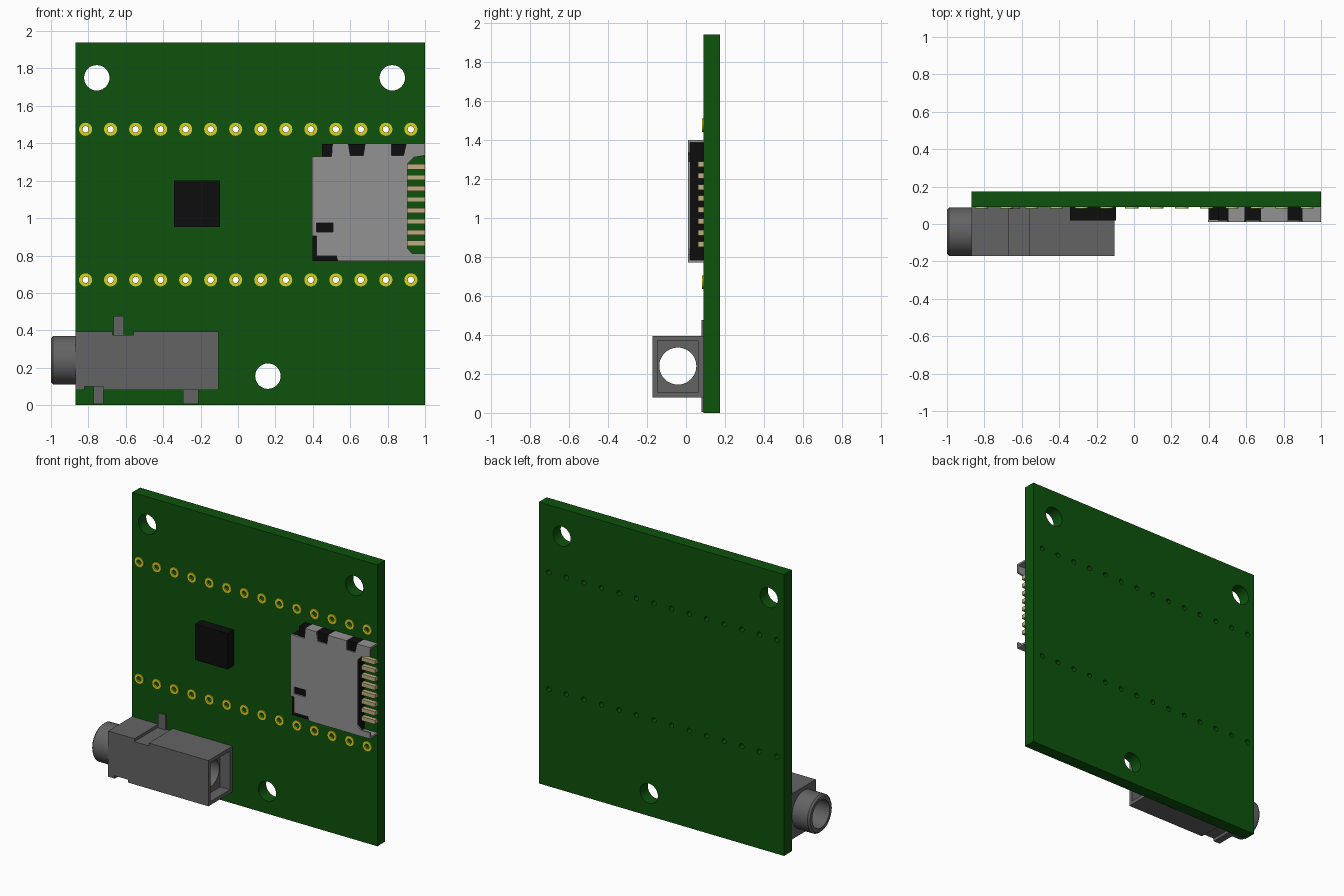
import bpy, bmesh, math

cube = bpy.data.objects.get("Cube")
if cube:
    bpy.data.objects.remove(cube, do_unlink=True)


def material(name, rgb):
    m = bpy.data.materials.new(name)
    m.use_nodes = True
    m.diffuse_color = (*rgb, 1)
    for n in m.node_tree.nodes:
        if n.type == "BSDF_PRINCIPLED":
            n.inputs["Base Color"].default_value = (*rgb, 1)
    return m


GREEN = material("board green", (0.004, 0.085, 0.004))
GOLD = material("pad yellow", (0.7, 0.65, 0.01))
BLACK = material("black plastic", (0.004, 0.004, 0.004))
STEEL = material("shell grey", (0.29, 0.29, 0.29))
GREY = material("jack grey", (0.127, 0.127, 0.127))
TAN = material("contact tan", (0.52, 0.43, 0.22))


def circle(u, v, r, n=32):
    return [(u + r * math.cos(2 * math.pi * i / n), v + r * math.sin(2 * math.pi * i / n))
            for i in range(n)]


def rect(u0, u1, v0, v1):
    return [(u0, v0), (u1, v0), (u1, v1), (u0, v1)]


def finish(name, bm, mat):
    """Weld, orient and shade a bmesh, then add it to the scene."""
    bmesh.ops.remove_doubles(bm, verts=bm.verts, dist=1e-5)
    bmesh.ops.recalc_face_normals(bm, faces=bm.faces)
    for f in bm.faces:
        f.smooth = True
    for e in bm.edges:
        e.smooth = len(e.link_faces) == 2 and e.calc_face_angle(0) < 0.5
    me = bpy.data.meshes.new(name)
    bm.to_mesh(me)
    bm.free()
    me.materials.append(mat)
    ob = bpy.data.objects.new(name, me)
    bpy.context.collection.objects.link(ob)
    return ob


def slab(name, outlines, lo, hi, mat, axis="y"):
    """Extrude outlines (inner ones become holes) from lo to hi along an axis."""
    cu = bpy.data.curves.new(name + " outline", "CURVE")
    cu.dimensions = "2D"
    cu.fill_mode = "BOTH"
    cu.extrude = (hi - lo) / 2
    for pts in outlines:
        sp = cu.splines.new("POLY")
        sp.points.add(len(pts) - 1)
        for p, (u, v) in zip(sp.points, pts):
            p.co = (u, v, 0, 1)
        sp.use_cyclic_u = True
    tmp = bpy.data.objects.new(name + " outline", cu)
    bpy.context.collection.objects.link(tmp)
    dg = bpy.context.evaluated_depsgraph_get()
    dg.update()
    me = bpy.data.meshes.new_from_object(tmp.evaluated_get(dg))
    bm = bmesh.new()
    bm.from_mesh(me)
    bpy.data.objects.remove(tmp, do_unlink=True)
    bpy.data.curves.remove(cu)
    bpy.data.meshes.remove(me)
    mid = (lo + hi) / 2
    for vert in bm.verts:
        u, v, w = vert.co
        vert.co = (u, mid + w, v) if axis == "y" else (mid + w, u, v)
    return finish(name, bm, mat)


FACE, BACK = 0.09, 0.175

# Circuit board with mounting holes and two rows of pin holes
pins = [(-0.815 + 0.1338 * i, z) for i in range(14) for z in (0.67, 1.475)]
mounts = [(-0.755, 1.75), (0.825, 1.75), (0.16, 0.155)]
pin_holes = [circle(x, z, 0.017, 16) for x, z in pins]
slab("circuit_board",
     [rect(-0.87, 1, 0, 1.94)] + [circle(x, z, 0.068) for x, z in mounts] + pin_holes,
     FACE, BACK, GREEN)
slab("pin_pads", [circle(x, z, 0.035, 24) for x, z in pins] + pin_holes, 0.083, FACE, GOLD)

# Square chip
slab("chip", [rect(-0.342, -0.095, 0.953, 1.2)], 0.02, FACE, BLACK)

# Card socket: black body, sheet metal cover, folded walls and contacts
slab("socket_body",
     [[(0.397, 0.772), (0.9, 0.772), (0.9, 1.397), (0.45, 1.397), (0.45, 1.328), (0.397, 1.328)]],
     0.02, FACE, BLACK)
cover = [(0.535, 0.77), (1, 0.77), (1, 0.812), (0.93, 0.812), (0.905, 0.84),
         (0.905, 1.29), (0.94, 1.325), (1, 1.335), (1, 1.4),
         (0.9, 1.4), (0.885, 1.335), (0.82, 1.335), (0.82, 1.4),
         (0.68, 1.4), (0.67, 1.335), (0.6, 1.335), (0.59, 1.4),
         (0.505, 1.4), (0.5, 1.33), (0.395, 1.33), (0.395, 0.905),
         (0.42, 0.905), (0.42, 0.797), (0.525, 0.797)]
slab("socket_cover", [cover, rect(0.42, 0.508, 0.927, 0.975)], 0.01, 0.021, STEEL)
slab("socket_walls",
     [rect(a, b, 1.387, 1.4) for a, b in ((0.505, 0.59), (0.68, 0.82), (0.9, 1))]
     + [rect(0.535, 1, 0.77, 0.783)], 0.015, FACE, STEEL)
slab("socket_contacts",
     [rect(0.88, 1, z - 0.014, z + 0.014) for z in (0.865 + 0.0586 * i for i in range(8))],
     0.062, FACE, TAN)

# Audio jack body: bored sections, some notched at the top or bottom
JY, JZ, BORE = -0.042, 0.24, 0.095
bore = circle(JY, JZ, BORE, 40)
LOW, HIGH = 0.08, 0.395
sections = [(-0.87, -0.82, LOW, HIGH), (-0.82, -0.72, 0.1, HIGH), (-0.72, -0.67, LOW, HIGH),
            (-0.67, -0.56, LOW, 0.375), (-0.56, -0.18, LOW, HIGH)]
for i, (x0, x1, z0, z1) in enumerate(sections):
    slab(f"jack_body_{i + 1}", [rect(-0.172, FACE, z0, z1), bore], x0, x1, GREY, "x")
slab("jack_open_end",
     [rect(-0.172, FACE, LOW, HIGH), rect(-0.147, 0.062, 0.105, 0.37)],
     -0.18, -0.105, GREY, "x")

# Jack barrel, a turned tube with a chamfered rim
bm = bmesh.new()
profile = [(-0.86, 0.13), (-0.988, 0.13), (-1, 0.118), (-1, BORE), (-0.86, BORE)]
ring = [bm.verts.new((x, JY, JZ + r)) for x, r in profile]
edges = [bm.edges.new((ring[i], ring[(i + 1) % len(ring)])) for i in range(len(ring))]
bmesh.ops.spin(bm, geom=ring + edges, cent=(0, JY, JZ), axis=(1, 0, 0),
               angle=2 * math.pi, steps=40, use_duplicate=False)
finish("jack_barrel", bm, GREY)

# Jack solder tabs lying on the board
slab("jack_tabs",
     [rect(-0.665, -0.61, 0.36, 0.477), rect(-0.772, -0.718, 0.005, 0.11),
      rect(-0.293, -0.212, 0.005, 0.09)], 0.08, FACE, GREY)
